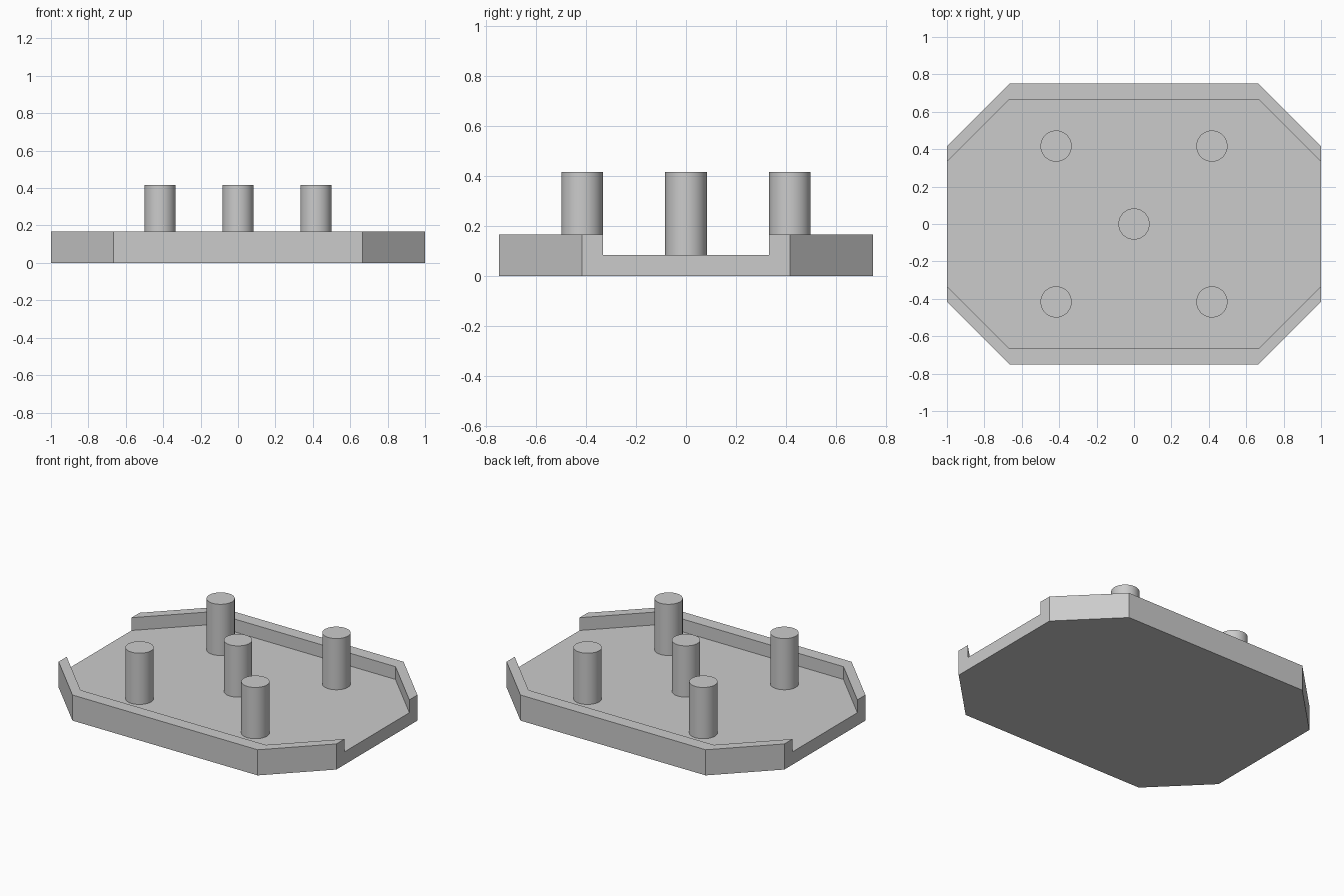
import bpy, bmesh

if "Cube" in bpy.data.objects:
    bpy.data.objects.remove(bpy.data.objects["Cube"])

T = 1 / 12  # base grid unit: plate and wall thickness, peg radius


def prism(name, quarter, z0, z1):
    """Extrude an outline mirrored from its +x +y corner points."""
    (ax, ay), (bx, by) = quarter
    pts = [(bx, by), (ax, ay), (-ax, ay), (-bx, by),
           (-bx, -by), (-ax, -ay), (ax, -ay), (bx, -by)]
    bm = bmesh.new()
    face = bm.faces.new([bm.verts.new((x, y, z0)) for x, y in pts])
    ext = bmesh.ops.extrude_face_region(bm, geom=[face])
    top = [v for v in ext["geom"] if isinstance(v, bmesh.types.BMVert)]
    bmesh.ops.translate(bm, verts=top, vec=(0, 0, z1 - z0))
    bmesh.ops.recalc_face_normals(bm, faces=bm.faces)
    mesh = bpy.data.meshes.new(name)
    bm.to_mesh(mesh)
    bm.free()
    obj = bpy.data.objects.new(name, mesh)
    bpy.context.collection.objects.link(obj)
    return obj


# Octagonal tray, hollowed so the rim stays open at the left and right ends
tray = prism("tray", [(8 * T, 9 * T), (12 * T, 5 * T)], 0, 2 * T)
cutter = prism("tray_cutter", [(8 * T, 8 * T), (13 * T, 3 * T)], T, 4 * T)
mod = tray.modifiers.new("hollow", "BOOLEAN")
mod.operation = "DIFFERENCE"
mod.solver = "EXACT"
mod.object = cutter
bpy.context.view_layer.objects.active = tray
bpy.ops.object.modifier_apply(modifier=mod.name)
bpy.data.objects.remove(cutter)

# Five round pegs: one central, four at the corners of a square
spots = [("centre", 0, 0), ("front_left", -1, -1), ("front_right", 1, -1),
         ("back_left", -1, 1), ("back_right", 1, 1)]
for label, sx, sy in spots:
    bpy.ops.mesh.primitive_cylinder_add(
        vertices=48, radius=T, depth=4 * T,
        location=(sx * 5 * T, sy * 5 * T, 3 * T))
    peg = bpy.context.object
    peg.name = "peg_" + label
    bpy.ops.object.shade_smooth_by_angle()
